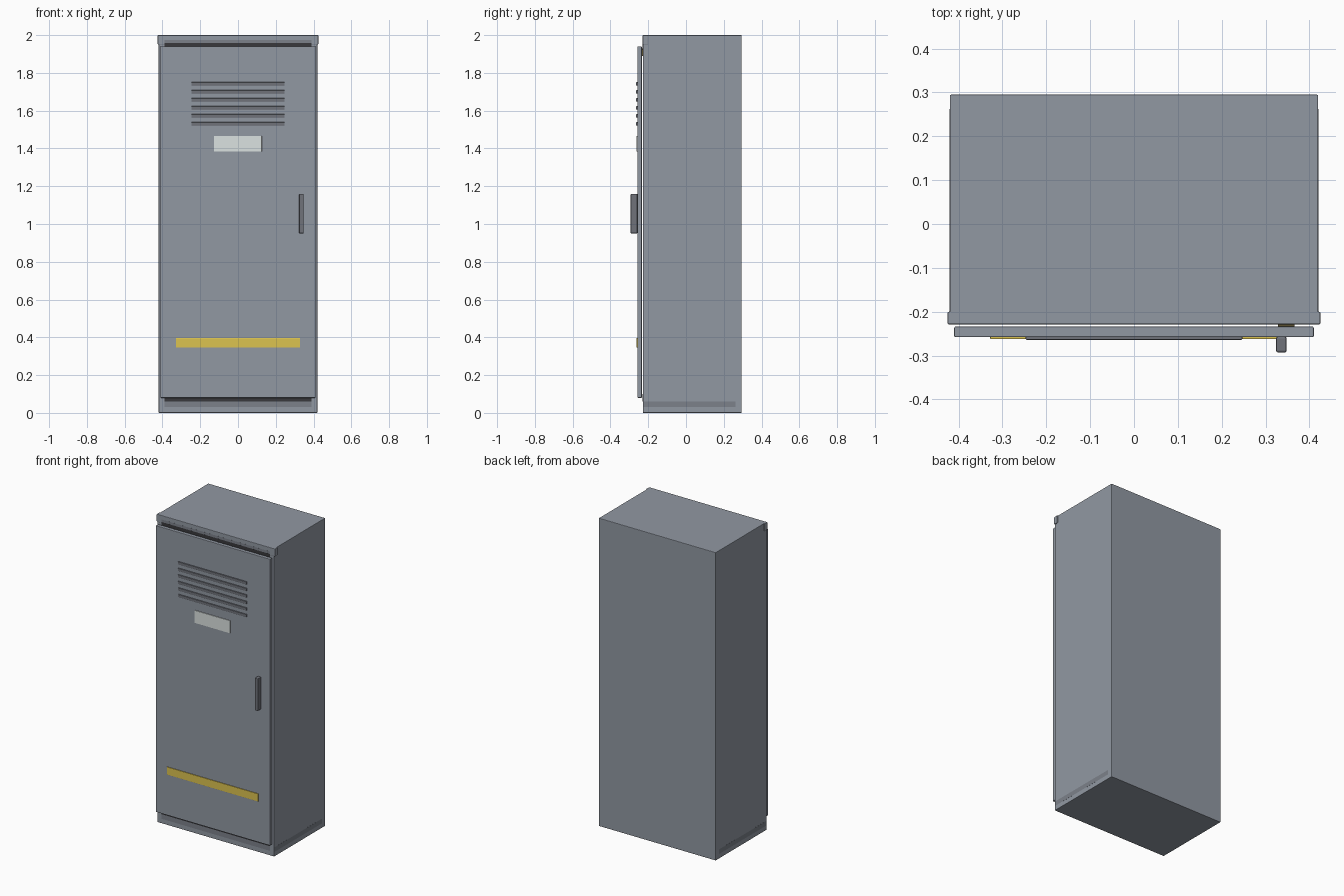
import bpy, bmesh

if "Cube" in bpy.data.objects:
    bpy.data.objects.remove(bpy.data.objects["Cube"])


def material(name, rgb):
    m = bpy.data.materials.new(name)
    m.diffuse_color = (*rgb, 1)
    m.use_nodes = True
    m.node_tree.nodes["Principled BSDF"].inputs["Base Color"].default_value = m.diffuse_color
    return m


paint = material("blue_grey_paint", (0.285, 0.315, 0.365))
shade = material("plinth_grey", (0.20, 0.22, 0.255))
metal = material("dark_metal", (0.16, 0.17, 0.195))
yellow = material("warning_yellow", (0.72, 0.55, 0.08))
white = material("label_white", (0.71, 0.76, 0.75))
dark = material("dark_rubber", (0.04, 0.04, 0.045))
brass = material("latch_brass", (0.10, 0.08, 0.03))


def box(name, x, y, z, mat, bevel=0.0):
    """Box from (min, max) ranges on each axis, with an optional small edge bevel."""
    bm = bmesh.new()
    bmesh.ops.create_cube(bm, size=1)
    for v in bm.verts:
        for i, (lo, hi) in enumerate((x, y, z)):
            v.co[i] = lo if v.co[i] < 0 else hi
    me = bpy.data.meshes.new(name)
    bm.to_mesh(me)
    bm.free()
    ob = bpy.data.objects.new(name, me)
    bpy.context.collection.objects.link(ob)
    me.materials.append(mat)
    if bevel:
        mod = ob.modifiers.new("edge_bevel", 'BEVEL')
        mod.width = bevel
        mod.segments = 2
    return ob


# Cabinet body and the trim along its top front edge
box("cabinet_body", (-0.42, 0.42), (-0.228, 0.295), (0, 2), paint, 0.003)
box("top_trim", (-0.425, 0.425), (-0.229, -0.2), (1.95, 2.0), paint, 0.003)

# Darker strips set almost flush around the base and across the top
box("kick_strip_sides", (-0.4203, 0.4203), (-0.225, 0.262), (0.03, 0.06), shade)
box("kick_strip_front", (-0.39, 0.39), (-0.2284, -0.22), (0.03, 0.06), shade)
box("header_strip", (-0.39, 0.39), (-0.2294, -0.22), (1.958, 1.974), shade)

# Rubber seal strips, visible above and below the door
box("seal_bottom", (-0.39, 0.39), (-0.229, -0.22), (0.06, 0.10), dark)
box("seal_top", (-0.39, 0.39), (-0.2296, -0.22), (1.92, 1.958), dark)

# Door
box("door", (-0.41, 0.41), (-0.258, -0.234), (0.08, 1.94), paint, 0.003)

# Ventilation louvres
for i in range(6):
    zc = 1.53 + i * 0.0424
    box(f"louvre_{i + 1}", (-0.247, 0.247), (-0.264, -0.256), (zc - 0.009, zc + 0.009), metal, 0.002)

# Label plate, warning stripe, handle and the latch behind the door
box("label_plate", (-0.128, 0.126), (-0.262, -0.257), (1.384, 1.466), white, 0.001)
box("warning_stripe", (-0.328, 0.328), (-0.262, -0.257), (0.346, 0.396), yellow, 0.001)
box("handle", (0.324, 0.348), (-0.293, -0.257), (0.95, 1.16), metal, 0.004)
box("latch_keeper", (0.328, 0.366), (-0.235, -0.226), (1.89, 1.93), brass)
